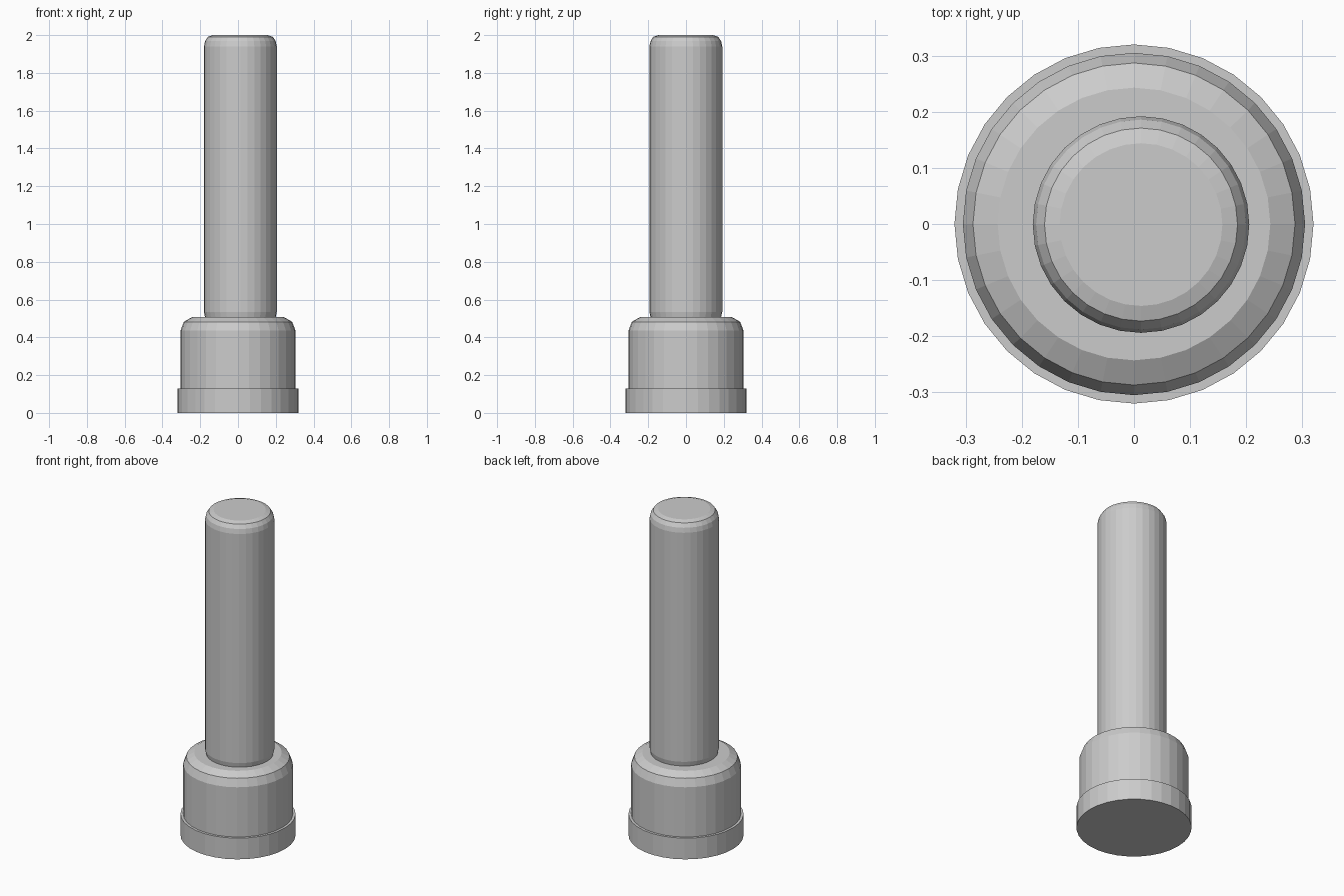
import bpy, bmesh
from math import cos, sin, tau

if "Cube" in bpy.data.objects:
    bpy.data.objects.remove(bpy.data.objects["Cube"])

SIDES = 32


def lathe(name, profile, centre=(0.0, 0.0)):
    """Closed solid of revolution from (radius, z) points, bottom to top."""
    bm = bmesh.new()
    rings = [[bm.verts.new((centre[0] + r * cos(tau * i / SIDES),
                            centre[1] + r * sin(tau * i / SIDES), z))
              for i in range(SIDES)] for r, z in profile]
    for low, high in zip(rings, rings[1:]):
        for i in range(SIDES):
            j = (i + 1) % SIDES
            bm.faces.new((low[i], low[j], high[j], high[i]))
    bm.faces.new(rings[0][::-1])
    bm.faces.new(rings[-1])
    mesh = bpy.data.meshes.new(name)
    bm.to_mesh(mesh)
    bm.free()
    obj = bpy.data.objects.new(name, mesh)
    bpy.context.collection.objects.link(obj)
    return obj


# Wide collar with the round-shouldered socket rising from it
lathe("base_socket", [(0.32, 0.0), (0.32, 0.13), (0.305, 0.13), (0.305, 0.435),
                      (0.287, 0.482), (0.243, 0.507)])

# Slightly off-centre rod, rounded at both ends, lower end sunk in the socket
lathe("rod", [(0.145, 0.475), (0.172, 0.484), (0.187, 0.507), (0.193, 0.535),
              (0.193, 1.94), (0.187, 1.968), (0.172, 1.991), (0.145, 2.0)],
      centre=(0.0125, -0.001))
